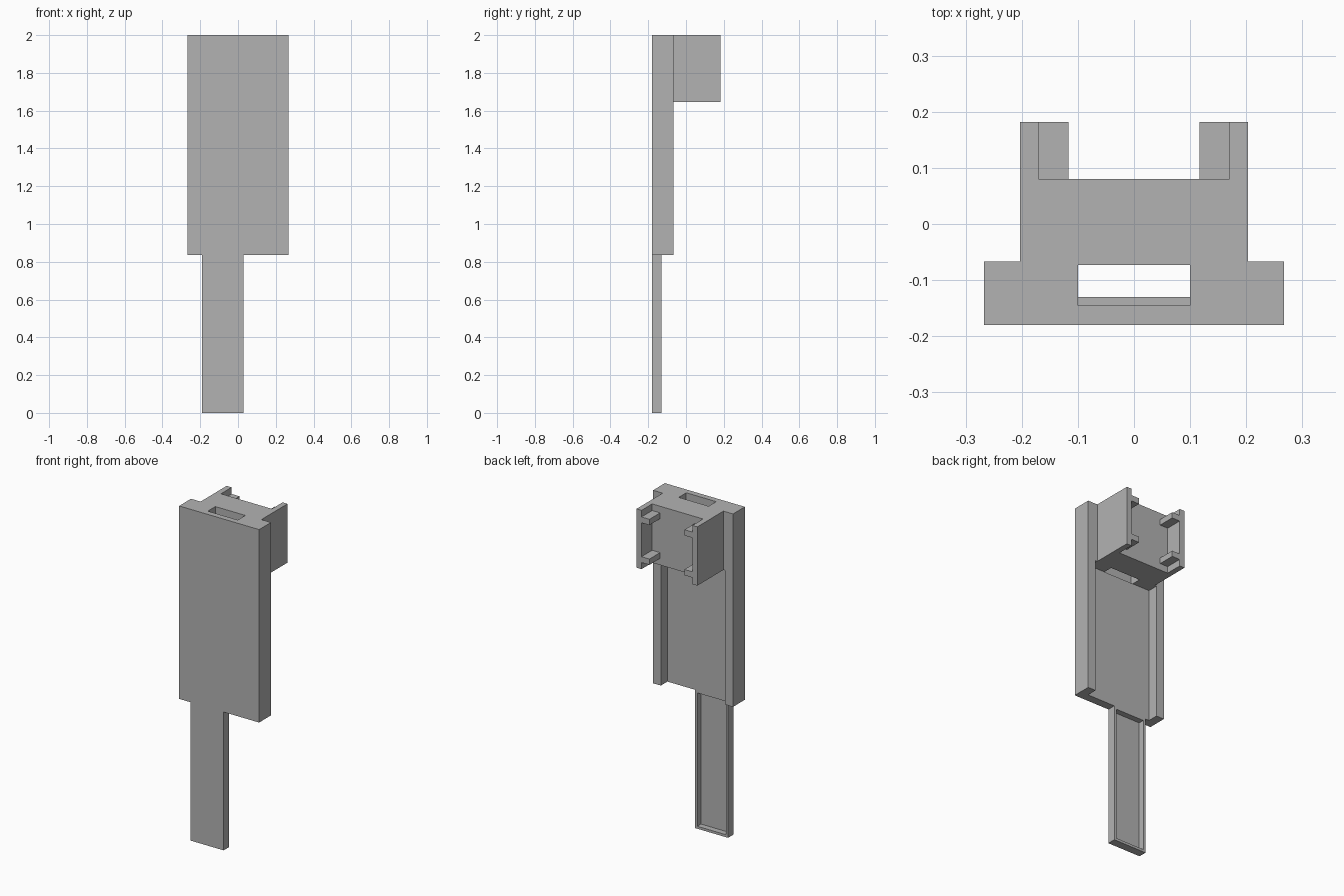
import bpy
import bmesh

if "Cube" in bpy.data.objects:
    bpy.data.objects.remove(bpy.data.objects["Cube"])

grey = bpy.data.materials.new("plain_grey")
grey.use_nodes = True
colour = (0.45, 0.45, 0.45, 1)
grey.diffuse_color = colour
grey.node_tree.nodes["Principled BSDF"].inputs["Base Color"].default_value = colour


def prism(name, outline, z0, z1):
    """Extrude an (x, y) outline from z0 up to z1."""
    bm = bmesh.new()
    base = bm.faces.new([bm.verts.new((x, y, z0)) for x, y in outline])
    top = bmesh.ops.extrude_face_region(bm, geom=[base], use_keep_orig=True)["geom"]
    verts = [v for v in top if isinstance(v, bmesh.types.BMVert)]
    bmesh.ops.translate(bm, verts=verts, vec=(0, 0, z1 - z0))
    bmesh.ops.recalc_face_normals(bm, faces=bm.faces)
    mesh = bpy.data.meshes.new(name)
    bm.to_mesh(mesh)
    bm.free()
    mesh.materials.append(grey)
    obj = bpy.data.objects.new(name, mesh)
    bpy.context.collection.objects.link(obj)
    return obj


def box(name, x0, x1, y0, y1, z0, z1):
    return prism(name, [(x0, y0), (x1, y0), (x1, y1), (x0, y1)], z0, z1)


def symmetric(half):
    """Complete a right-half outline with its mirror image."""
    return half + [(-x, y) for x, y in reversed(half)]


def cut(obj, cutter):
    mod = obj.modifiers.new("cut", "BOOLEAN")
    mod.operation = "DIFFERENCE"
    mod.solver = "EXACT"
    mod.object = cutter
    bpy.context.view_layer.objects.active = obj
    bpy.ops.object.modifier_apply(modifier=mod.name)


FRONT, PLATE_BACK, RAIL_BACK = -0.18, -0.13, -0.067
WEB_BACK, ARM_BACK = 0.08, 0.182
PANEL_Z, BRACKET_Z, TOP = 0.835, 1.645, 2.0
WIDE, RAIL_IN, ARM_OUT, ARM_IN, HOOK_IN = 0.267, 0.215, 0.203, 0.17, 0.117

# Front panel with a rail along each side
panel = prism("channel_panel", symmetric([
    (WIDE, FRONT), (WIDE, RAIL_BACK), (RAIL_IN, RAIL_BACK), (RAIL_IN, PLATE_BACK),
]), PANEL_Z, TOP)

# Bracket block with two arms reaching back
bracket = prism("rear_bracket", symmetric([
    (RAIL_IN, PLATE_BACK), (RAIL_IN, RAIL_BACK), (ARM_OUT, RAIL_BACK),
    (ARM_OUT, ARM_BACK), (ARM_IN, ARM_BACK), (ARM_IN, WEB_BACK),
]), BRACKET_Z, TOP)

# Vertical slot through the bracket, biting into the panel
slot = box("slot_cutter", -0.1, 0.1, -0.145, -0.073, BRACKET_Z, TOP + 0.1)
cut(panel, slot)
slot.location.z = -0.05
bpy.context.view_layer.update()
cut(bracket, slot)
bpy.data.objects.remove(slot)

# Inward ledges near the top and bottom of each arm
for side, sign in (("left", 1), ("right", -1)):
    for level, z in (("upper", 1.925), ("lower", 1.685)):
        x0, x1 = sorted((sign * HOOK_IN, sign * ARM_IN))
        box(f"{side}_{level}_ledge", x0, x1, WEB_BACK, ARM_BACK, z, z + 0.035)

# Lower tongue, hollowed from behind to leave a thin rim
tongue = box("lower_tongue", -0.19, 0.03, FRONT, PLATE_BACK, 0, PANEL_Z)
RIM = 0.015
hollow = box("tongue_cutter", -0.19 + RIM, 0.03 - RIM, -0.165, 0, RIM, PANEL_Z - RIM)
cut(tongue, hollow)
bpy.data.objects.remove(hollow)
